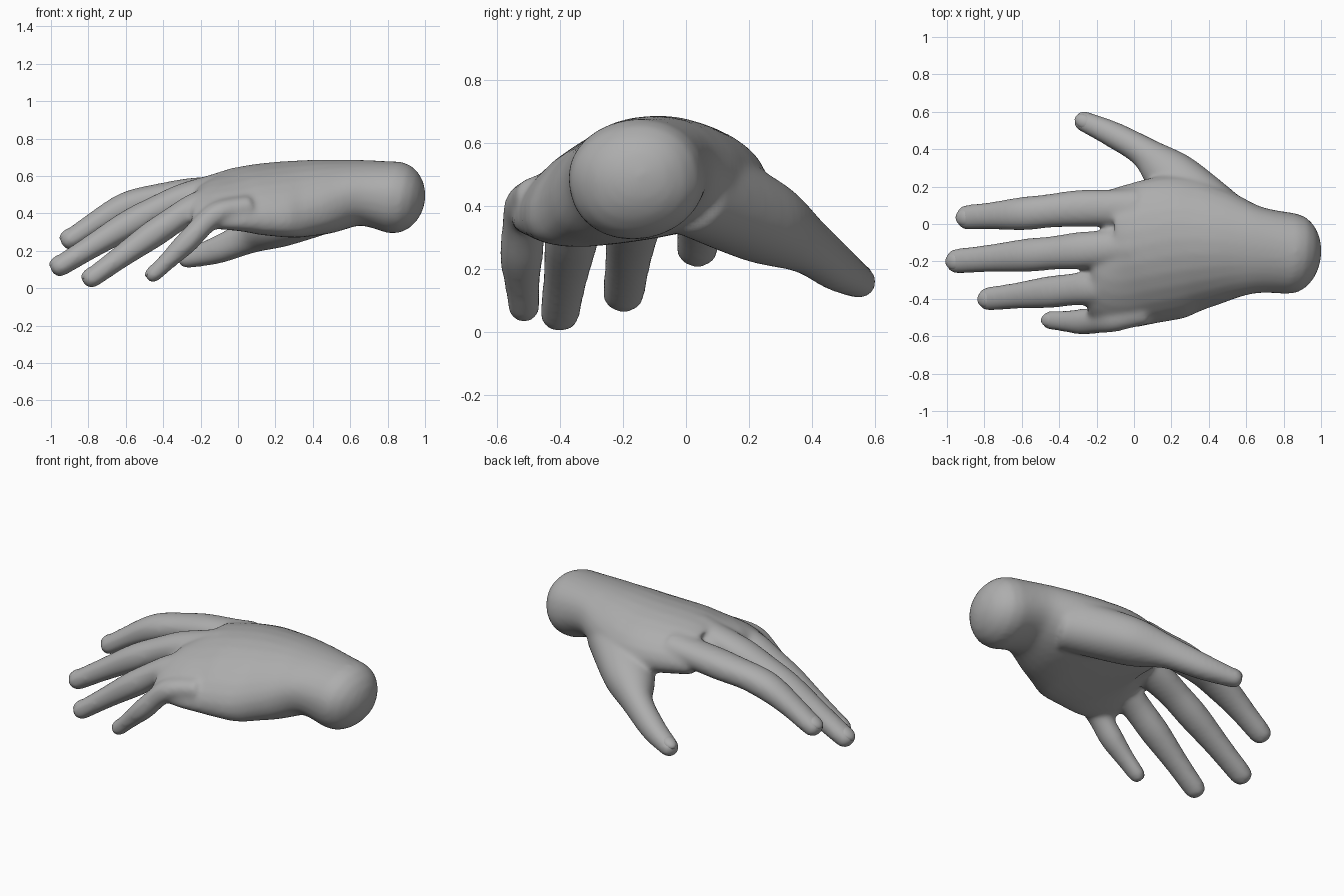
import bpy, bmesh, math
from mathutils import Vector, Matrix

if "Cube" in bpy.data.objects:
    bpy.data.objects.remove(bpy.data.objects["Cube"])

skin = bpy.data.materials.new("plain_grey")
skin.diffuse_color = (0.42, 0.42, 0.42, 1)
skin.use_nodes = True
skin.node_tree.nodes["Principled BSDF"].inputs["Base Color"].default_value = skin.diffuse_color
SIDES = 28


def spline(rows, steps=8):
    """Smooth the section rows with a Catmull-Rom curve."""
    ext = [rows[0]] + rows + [rows[-1]]
    out = []
    for a, b, c, d in zip(ext, ext[1:], ext[2:], ext[3:]):
        a, b, c, d = Vector(a), Vector(b), Vector(c), Vector(d)
        for k in range(steps):
            t = k / steps
            out.append(b + (c - a) * t / 2 + (a - b * 2.5 + c * 2 - d / 2) * t * t
                       + (b * 3 - a - c * 3 + d) * t ** 3 / 2)
    return out + [Vector(rows[-1])]


def frame(t):
    side = t.cross(Vector((0, 0, 1))).normalized()
    return side, side.cross(t).normalized()


def loft(bm, rows, cap0, cap1, tilt=0, arch=0, joints=0, blunt=1):
    """Closed tube with round ends through rows of x, y, z, half width, half height."""
    pts = spline(rows)
    pos = [Vector(p[:3]) for p in pts]
    last = len(pts) - 1
    tan = [(pos[min(i + 1, last)] - pos[max(i - 1, 0)]).normalized() for i in range(last + 1)]
    angles = [math.pi / 2 * math.sin(math.pi / 2 * k / 7) for k in range(1, 7)]
    secs = [(pos[0] - tan[0] * cap0 * math.sin(a), tan[0], pts[0], math.cos(a))
            for a in reversed(angles)]
    # swell at the joints, each third of the length
    secs += [(pos[i], tan[i], pts[i], 1 + joints * (math.cos(6 * math.pi * i / last) - 1))
             for i in range(last + 1)]
    secs += [(pos[-1] + tan[-1] * cap1 * math.sin(a), tan[-1], pts[-1], math.cos(a) ** blunt)
             for a in angles]
    rings = []
    for c, t, p, s in secs:
        side, up = frame(t)
        w, h = p[3], p[4]
        # the arch fades out towards the wrist
        bend = arch * min(1, max(0, (0.62 - p[0]) / 0.3))
        u = side * math.cos(tilt) + up * math.sin(tilt)
        v = up * math.cos(tilt) - side * math.sin(tilt)
        ring = []
        for k in range(SIDES):
            a = 2 * math.pi * k / SIDES
            ca, sa = math.cos(a), math.sin(a)
            sa = math.copysign(abs(sa) ** 0.9, sa)
            ring.append(bm.verts.new(c + u * w * s * ca + v * s * (h * sa - bend * ca * ca)))
        rings.append(ring)
    faces = [bm.faces.new(rings[0]), bm.faces.new(rings[-1][::-1])]
    for r0, r1 in zip(rings, rings[1:]):
        for k in range(SIDES):
            n = (k + 1) % SIDES
            faces.append(bm.faces.new((r0[k], r1[k], r1[n], r0[n])))
    bmesh.ops.recalc_face_normals(bm, faces=faces)


def add_object(name, bm):
    me = bpy.data.meshes.new(name)
    bm.to_mesh(me)
    bm.free()
    me.materials.append(skin)
    me.polygons.foreach_set("use_smooth", [True] * len(me.polygons))
    ob = bpy.data.objects.new(name, me)
    bpy.context.collection.objects.link(ob)
    return ob


def finger(width, *path):
    """Taper a finger from its root width to the tip."""
    taper = (1, 0.92, 0.83, 0.62)
    flat = (0.84, 0.84, 0.88, 0.84)
    return [(*p, width * t, width * t * f) for p, t, f in zip(path, taper, flat)]


# Wrist and palm, from the rounded wrist end to the knuckles
palm = [(0.84, -0.158, 0.485, 0.217, 0.193),
        (0.66, -0.14, 0.51, 0.235, 0.173),
        (0.46, -0.125, 0.492, 0.315, 0.193),
        (0.25, -0.13, 0.488, 0.385, 0.186),
        (0.05, -0.17, 0.487, 0.386, 0.162),
        (-0.09, -0.205, 0.485, 0.37, 0.122),
        (-0.17, -0.19, 0.485, 0.30, 0.085)]

# Fingers, from the root to the centre of the rounded tip
digits = {
    "index": finger(0.107, (0.02, 0.085, 0.53), (-0.3, 0.083, 0.50),
                    (-0.6, 0.055, 0.435), (-0.89, 0.036, 0.265)),
    "middle": finger(0.107, (0, -0.12, 0.56), (-0.3, -0.143, 0.475),
                     (-0.58, -0.168, 0.343), (-0.945, -0.198, 0.122)),
    "ring": finger(0.102, (0.02, -0.31, 0.5), (-0.22, -0.338, 0.435),
                   (-0.46, -0.365, 0.285), (-0.775, -0.4, 0.06)),
    "little": finger(0.083, (0.05, -0.46, 0.43), (-0.12, -0.503, 0.395),
                     (-0.28, -0.522, 0.24), (-0.44, -0.515, 0.085))}

# Thumb, from the ball of the thumb to the tip
digits["thumb"] = [(0.50, 0.02, 0.46, 0.14, 0.155),
                   (0.22, 0.24, 0.353, 0.143, 0.135),
                   (0.06, 0.38, 0.277, 0.085, 0.093),
                   (-0.11, 0.477, 0.205, 0.07, 0.074),
                   (-0.26, 0.545, 0.162, 0.056, 0.054)]

bm = bmesh.new()
loft(bm, palm, 0.16, 0.05, tilt=0.18, arch=0.07)
for rows in digits.values():
    thumb = rows is digits["thumb"]
    loft(bm, rows, 0.03, 0.06, joints=0 if thumb else 0.025, blunt=0.65)
hand = add_object("hand", bm)

# Blend the overlapping parts into one smooth skin
fuse = hand.modifiers.new("fuse", 'REMESH')
fuse.mode = 'VOXEL'
fuse.voxel_size = 0.013
fuse.use_smooth_shade = True
soften = hand.modifiers.new("soften", 'SMOOTH')
soften.factor = 0.5
soften.iterations = 14

# Nails set into the fingertips
for name, rows in digits.items():
    tip, prev = Vector(rows[-1][:3]), Vector(rows[-2][:3])
    w, h = rows[-1][3:]
    t = (tip - prev).normalized()
    side, up = frame(t)
    c = tip + up * h * 0.5
    rot = Matrix((t, side, up)).transposed().to_4x4()
    bm = bmesh.new()
    bmesh.ops.create_uvsphere(bm, u_segments=24, v_segments=12, radius=1,
                              matrix=Matrix.Translation(c) @ rot
                              @ Matrix.Diagonal((0.055, w * 0.7, h * 0.53, 1)))
    bmesh.ops.recalc_face_normals(bm, faces=bm.faces)
    add_object(name + "_nail", bm)
